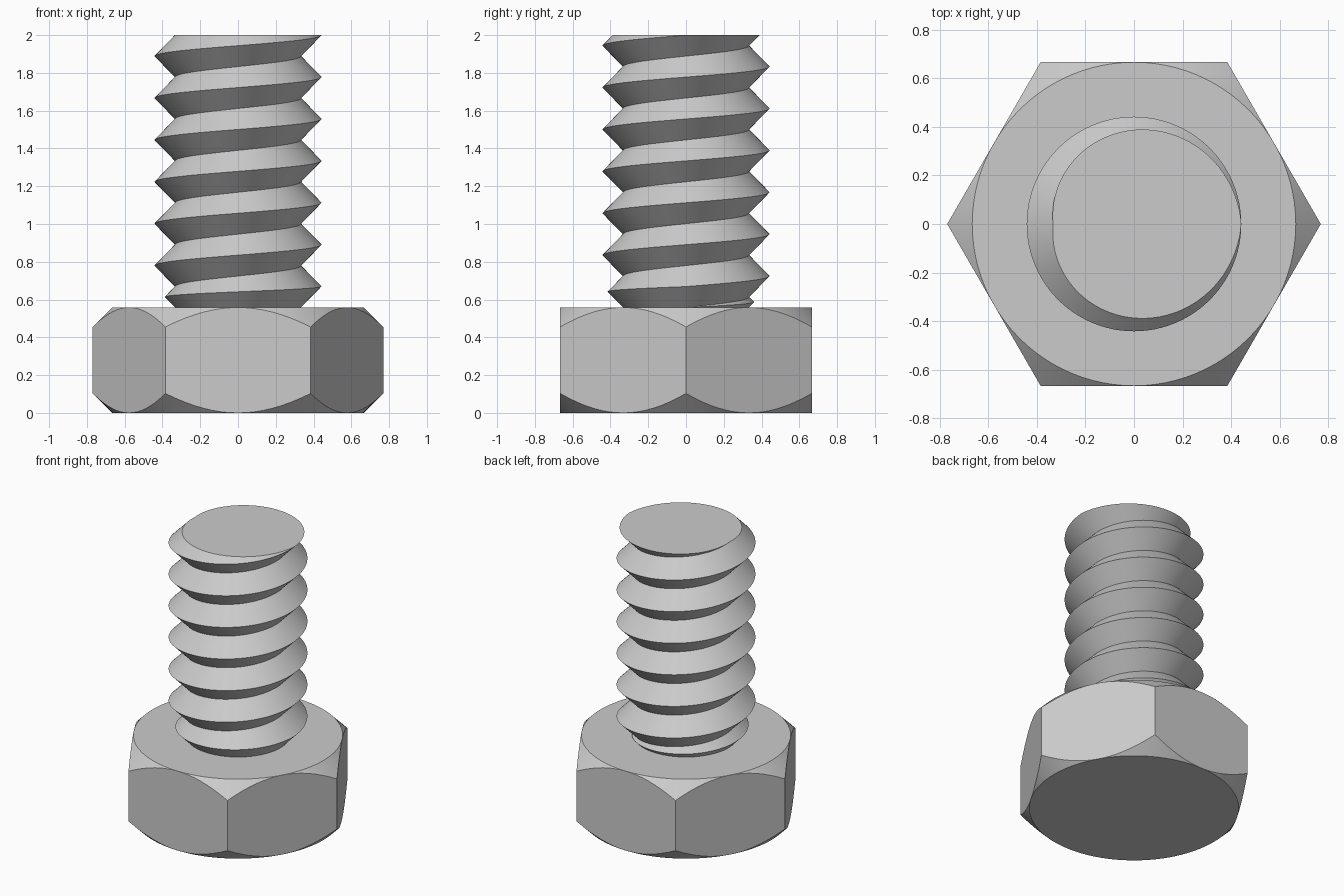
import bpy, bmesh
from math import sin, cos, pi

cube = bpy.data.objects.get("Cube")
if cube:
    bpy.data.objects.remove(cube, do_unlink=True)

SEG = 96              # steps around one turn
APOTHEM = 0.666       # half the width across the head's flats
HEAD_H = 0.558
ROOT_R = 0.333
PITCH = 0.2218
TOP = 2.0
TURNS = 8             # runs past the top, then is cut level

steel = bpy.data.materials.new("grey steel")
steel.use_nodes = True
colour = (0.6, 0.6, 0.6, 1)
steel.diffuse_color = colour
steel.node_tree.nodes["Principled BSDF"].inputs["Base Color"].default_value = colour


def polar(bm, r, angle, z):
    return bm.verts.new((r * cos(angle), r * sin(angle), z))


def finish(bm, name):
    bmesh.ops.recalc_face_normals(bm, faces=bm.faces[:])
    mesh = bpy.data.meshes.new(name)
    bm.to_mesh(mesh)
    bm.free()
    mesh.materials.append(steel)
    obj = bpy.data.objects.new(name, mesh)
    bpy.context.collection.objects.link(obj)
    bpy.ops.object.select_all(action='DESELECT')
    obj.select_set(True)
    bpy.context.view_layer.objects.active = obj
    bpy.ops.object.shade_smooth_by_angle(angle=pi / 6)
    return obj


# Hexagonal head with a 45 degree conical chamfer above and below
bm = bmesh.new()
rings = [[], [], [], []]
for i in range(SEG):
    a = 2 * pi * i / SEG
    hex_r = APOTHEM / cos(a % (pi / 3) - pi / 6)
    drop = hex_r - APOTHEM
    levels = [(APOTHEM, 0), (hex_r, drop), (hex_r, HEAD_H - drop), (APOTHEM, HEAD_H)]
    for ring, (r, z) in zip(rings, levels):
        ring.append(polar(bm, r, a, z))
for low, high in zip(rings, rings[1:]):
    for i in range(SEG):
        j = (i + 1) % SEG
        bm.faces.new((low[i], low[j], high[j], high[i]))
bm.faces.new(rings[0])
bm.faces.new(rings[-1])
bmesh.ops.remove_doubles(bm, verts=bm.verts[:], dist=1e-5)
finish(bm, "hex_head")

# Threaded shank: V-shaped helical ridge that grows out of the head over one turn
bm = bmesh.new()
base, root, crest = [], [], []
for i in range(TURNS * SEG + 1):
    a = 2 * pi * i / SEG
    z_high = HEAD_H + PITCH * i / SEG
    z_low = max(HEAD_H, z_high - PITCH)
    half = (z_high - z_low) / 2
    if i < SEG:
        base.append(polar(bm, ROOT_R, a, HEAD_H))
    root.append(polar(bm, ROOT_R, a, z_high))
    crest.append(polar(bm, ROOT_R + half * 0.98, a, z_low + half))
lower = base + root
for i in range(TURNS * SEG):
    bm.faces.new((lower[i], lower[i + 1], crest[i + 1], crest[i]))
    bm.faces.new((crest[i], crest[i + 1], root[i + 1], root[i]))
bmesh.ops.remove_doubles(bm, verts=bm.verts[:], dist=1e-5)

# Cut the shank level and close both ends
bmesh.ops.bisect_plane(bm, geom=bm.verts[:] + bm.edges[:] + bm.faces[:], dist=1e-5,
                       plane_co=(0, 0, TOP), plane_no=(0, 0, 1), clear_outer=True)
bmesh.ops.holes_fill(bm, edges=[e for e in bm.edges if e.is_boundary], sides=0)
finish(bm, "threaded_shank")
